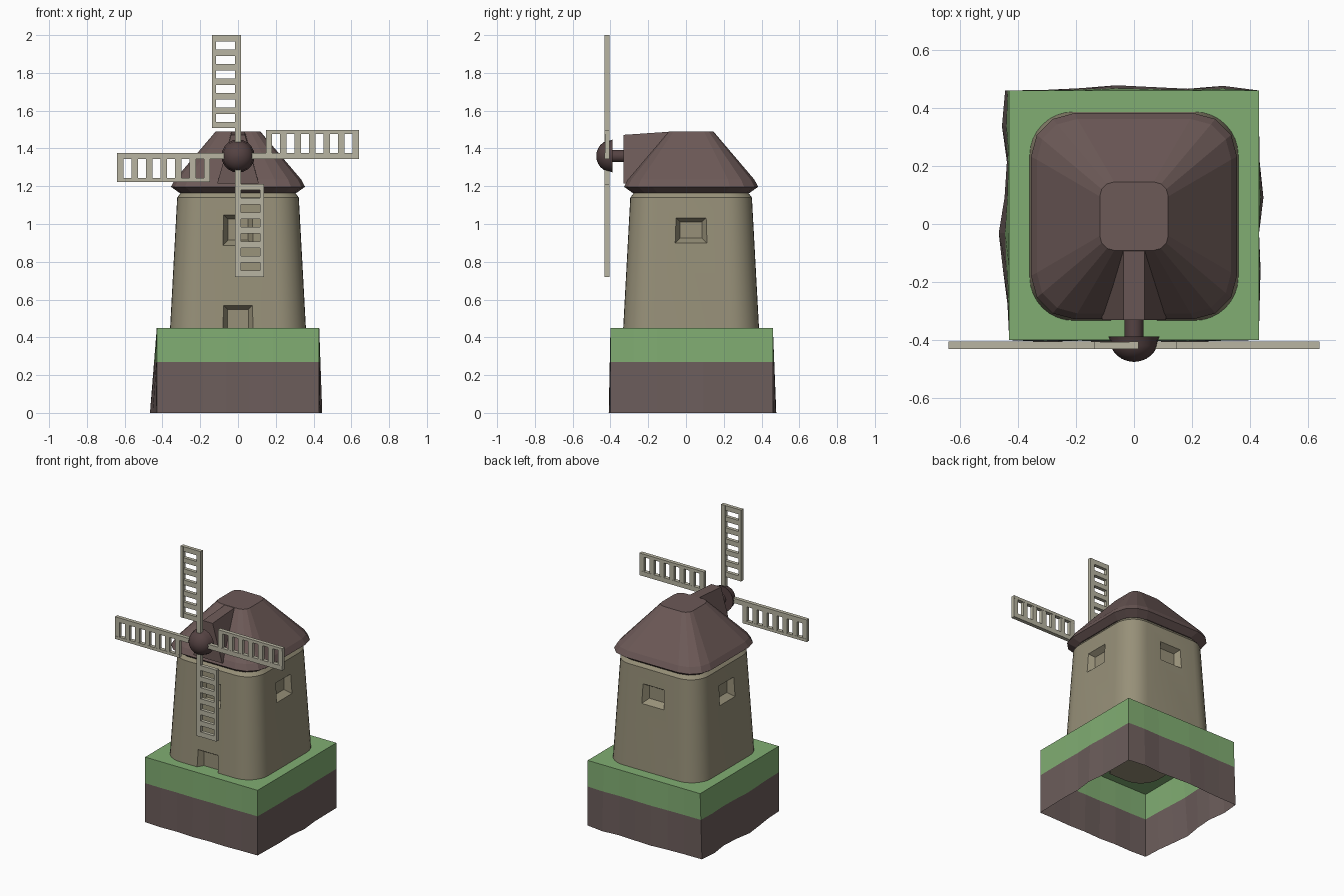
import bpy, bmesh, math
from mathutils import Matrix, Vector

if "Cube" in bpy.data.objects:
    bpy.data.objects.remove(bpy.data.objects["Cube"])

CY = 0.027      # tower and roof centre in y
HUB_Z = 1.36


def material(name, rgb):
    m = bpy.data.materials.new(name)
    m.diffuse_color = (*rgb, 1)
    m.use_nodes = True
    m.node_tree.nodes["Principled BSDF"].inputs["Base Color"].default_value = m.diffuse_color
    return m


GRASS = material("grass", (0.22, 0.42, 0.17))
EARTH = material("earth", (0.15, 0.11, 0.105))
STONE = material("stone", (0.31, 0.28, 0.19))
ROOF = material("roof_tiles", (0.15, 0.10, 0.095))
DARK = material("dark_wood", (0.09, 0.055, 0.055))
PALE = material("pale_wood", (0.48, 0.46, 0.36))


def finish(name, bm, mat):
    bmesh.ops.recalc_face_normals(bm, faces=bm.faces)
    me = bpy.data.meshes.new(name)
    bm.to_mesh(me)
    bm.free()
    ob = bpy.data.objects.new(name, me)
    bpy.context.collection.objects.link(ob)
    if mat:
        me.materials.append(mat)
    return ob


def loft(name, rings, mat, bottom=True, top=True):
    bm = bmesh.new()
    vs = [[bm.verts.new(p) for p in r] for r in rings]
    n = len(vs[0])
    for a, b in zip(vs, vs[1:]):
        for i in range(n):
            j = (i + 1) % n
            bm.faces.new((a[i], a[j], b[j], b[i]))
    if bottom:
        bm.faces.new(vs[0])
    if top:
        bm.faces.new(vs[-1])
    return finish(name, bm, mat)


def rounded_square(half, r, seg, z):
    pts = []
    for k in range(4):
        c = math.pi / 4 + k * math.pi / 2
        cx = math.copysign(half - r, math.cos(c))
        cy = math.copysign(half - r, math.sin(c))
        for i in range(seg + 1):
            a = k * math.pi / 2 + i / seg * math.pi / 2
            pts.append((cx + r * math.cos(a), CY + cy + r * math.sin(a), z))
    return pts


def smooth(ob, angle=30):
    bpy.ops.object.select_all(action='DESELECT')
    ob.select_set(True)
    bpy.context.view_layer.objects.active = ob
    bpy.ops.object.shade_smooth_by_angle(angle=math.radians(angle))


# Ground block: hollow below, walls bulge unevenly towards the bottom edge
BULGE = [((-.43, -.40), (0, -1), (0, .006, .002, .009, .003, .007, .002)),
         ((.43, -.40), (1, 0), (0, .003, .006, .001, .016, .003, .001)),
         ((.43, .46), (0, 1), (0, .016, .006, .012, .018, .008, .002)),
         ((-.43, .46), (-1, 0), (.014, .025, .008, .016, .036, .022, .006))]


def ground_ring(z):
    pts, t = [], (0.45 - z) / 0.45
    for k, (start, out, offs) in enumerate(BULGE):
        a, b = Vector(start), Vector(BULGE[(k + 1) % 4][0])
        for i, o in enumerate(offs):
            p = a.lerp(b, i / len(offs)) + Vector(out) * o * t
            pts.append((p.x, p.y, z))
    return pts


loft("ground_grass", [ground_ring(0.27), ground_ring(0.45)], GRASS, bottom=False)
loft("ground_earth", [ground_ring(0), ground_ring(0.27)], EARTH, False, False)

# Tower
tower = loft("tower", [rounded_square(.36, .15, 8, .44), rounded_square(.322, .135, 8, 1.14),
                       rounded_square(.295, .12, 8, 1.175), rounded_square(.295, .12, 8, 1.20)], STONE)


# Window and door recesses, cut as tapered blocks
def recess(side, cz, hw, hh):
    wall = 0.36 - 0.038 * (cz - 0.44) / 0.70
    rings = []
    for depth, g in ((-0.04, 0.024), (0.04, -0.024)):
        rings.append([(sx * (hw + g), -wall + depth, cz + sz * (hh + g))
                      for sx, sz in ((-1, -1), (1, -1), (1, 1), (-1, 1))])
    cut = loft("recess_cutter", rings, None)
    cut.data.transform(Matrix.Translation((0, CY, 0)) @ Matrix.Rotation(side * math.pi / 2, 4, 'Z'))
    cut.hide_render = True
    mod = tower.modifiers.new("recess", 'BOOLEAN')
    mod.operation = 'DIFFERENCE'
    mod.solver = 'EXACT'
    mod.object = cut
    bpy.context.view_layer.objects.active = tower
    bpy.ops.object.modifier_apply(modifier=mod.name)
    bpy.data.objects.remove(cut)


recess(0, 0.97, .078, .08)
for s in (1, 2, 3):
    recess(s, 0.968, .082, .067)
recess(0, 0.45, .08, .122)
smooth(tower)

# Roof cap with faceted corners
loft("roof", [rounded_square(.31, .13, 3, 1.165), rounded_square(.355, .15, 3, 1.197),
              rounded_square(.335, .14, 3, 1.235), rounded_square(.118, .05, 3, 1.49)], ROOF)

# Dormer carrying the axle
loft("roof_dormer", [[(-.11, y, 1.215), (.11, y, 1.215), (.037, y, zt), (-.037, y, zt)]
                     for y, zt in ((-.33, 1.472), (-.08, 1.489))], ROOF)


# Axle and domed hub, turned around the y axis
def turned(name, profile, seg, mat):
    return loft(name, [[(r * math.cos(2 * math.pi * i / seg), y,
                         HUB_Z + r * math.sin(2 * math.pi * i / seg)) for i in range(seg)]
                       for r, y in profile], mat)


smooth(turned("axle", [(.033, -.30), (.033, -.40)], 16, DARK))
dome = [(.06, -.388), (.088, -.388)]
dome += [(.083 * math.cos(a), -.40 - .075 * math.sin(a))
         for a in (math.radians(d) for d in (0, 15, 30, 45, 60, 75, 87))]
smooth(turned("hub", dome, 20, DARK), 40)


# Four sails: spar, outer rail and rungs
def add_box(bm, x0, x1, z0, z1, y0=-.431, y1=-.405):
    m = (Matrix.Translation(((x0 + x1) / 2, (y0 + y1) / 2, (z0 + z1) / 2))
         @ Matrix.Diagonal((x1 - x0, y1 - y0, z1 - z0, 1)))
    bmesh.ops.create_cube(bm, size=1, matrix=m)


for k in range(4):
    bm = bmesh.new()
    add_box(bm, -.016, .016, .04, .64)
    add_box(bm, -.137, -.117, .147, .64)
    for i in range(7):
        z = .147 + i * (.493 - .034) / 6
        add_box(bm, -.118, -.015, z, z + .034, -.430, -.406)
    sail = finish("sail_%d" % (k + 1), bm, PALE)
    sail.data.transform(Matrix.Translation((0, 0, HUB_Z)) @ Matrix.Rotation(k * math.pi / 2, 4, 'Y'))
